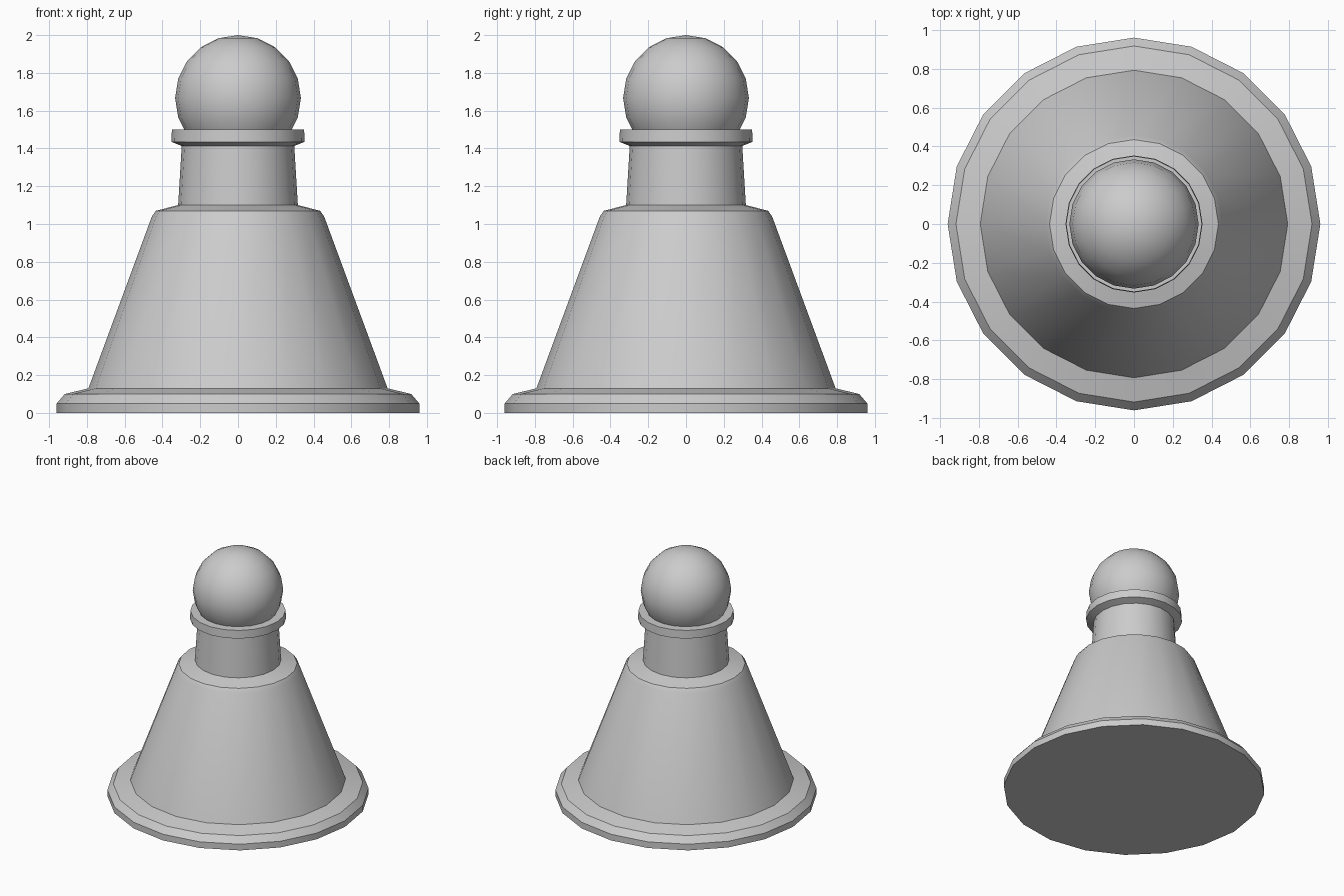
import bpy, bmesh
from math import sin, cos, pi, radians

if "Cube" in bpy.data.objects:
    bpy.data.objects.remove(bpy.data.objects["Cube"])

SIDES = 20


def lathe(name, profile):
    """Revolve (radius, z) points from bottom to top; radius 0 makes a pole."""
    bm = bmesh.new()
    rings = []
    for r, z in profile:
        if r == 0:
            rings.append([bm.verts.new((0, 0, z))] * SIDES)
        else:
            rings.append([bm.verts.new((r * cos(2 * pi * i / SIDES),
                                        r * sin(2 * pi * i / SIDES), z))
                          for i in range(SIDES)])
    for low, high in zip(rings, rings[1:]):
        for i in range(SIDES):
            j = (i + 1) % SIDES
            quad = [low[i], low[j], high[j], high[i]]
            bm.faces.new(list(dict.fromkeys(quad)))
    if profile[0][1] == 0:
        bm.faces.new(rings[0][::-1])
    mesh = bpy.data.meshes.new(name)
    bm.to_mesh(mesh)
    bm.free()
    obj = bpy.data.objects.new(name, mesh)
    bpy.context.collection.objects.link(obj)
    bpy.ops.object.select_all(action='DESELECT')
    obj.select_set(True)
    bpy.context.view_layer.objects.active = obj
    bpy.ops.object.shade_smooth_by_angle(angle=radians(30))
    return obj


# Chamfered foot with sloping top
foot = [(0.96, 0), (0.96, 0.05), (0.917, 0.10), (0.792, 0.13)]
# Tapered skirt with a bevelled shoulder
skirt = [(0.456, 1.04), (0.435, 1.07), (0.317, 1.10)]
# Neck flaring into the collar; the collar top meets the head
neck_collar = [(0.298, 1.413), (0.353, 1.435), (0.35, 1.50), (0.284, 1.50)]
lathe("body", foot + skirt + neck_collar)

# Ball head, cut off where it meets the collar
R, CZ = 0.333, 1.667
ball = [(R * cos(radians(a)), CZ + R * sin(radians(a))) for a in range(-18, 90, 18)]
lathe("head", [(0.284, 1.50)] + ball + [(0, 2.0)])
